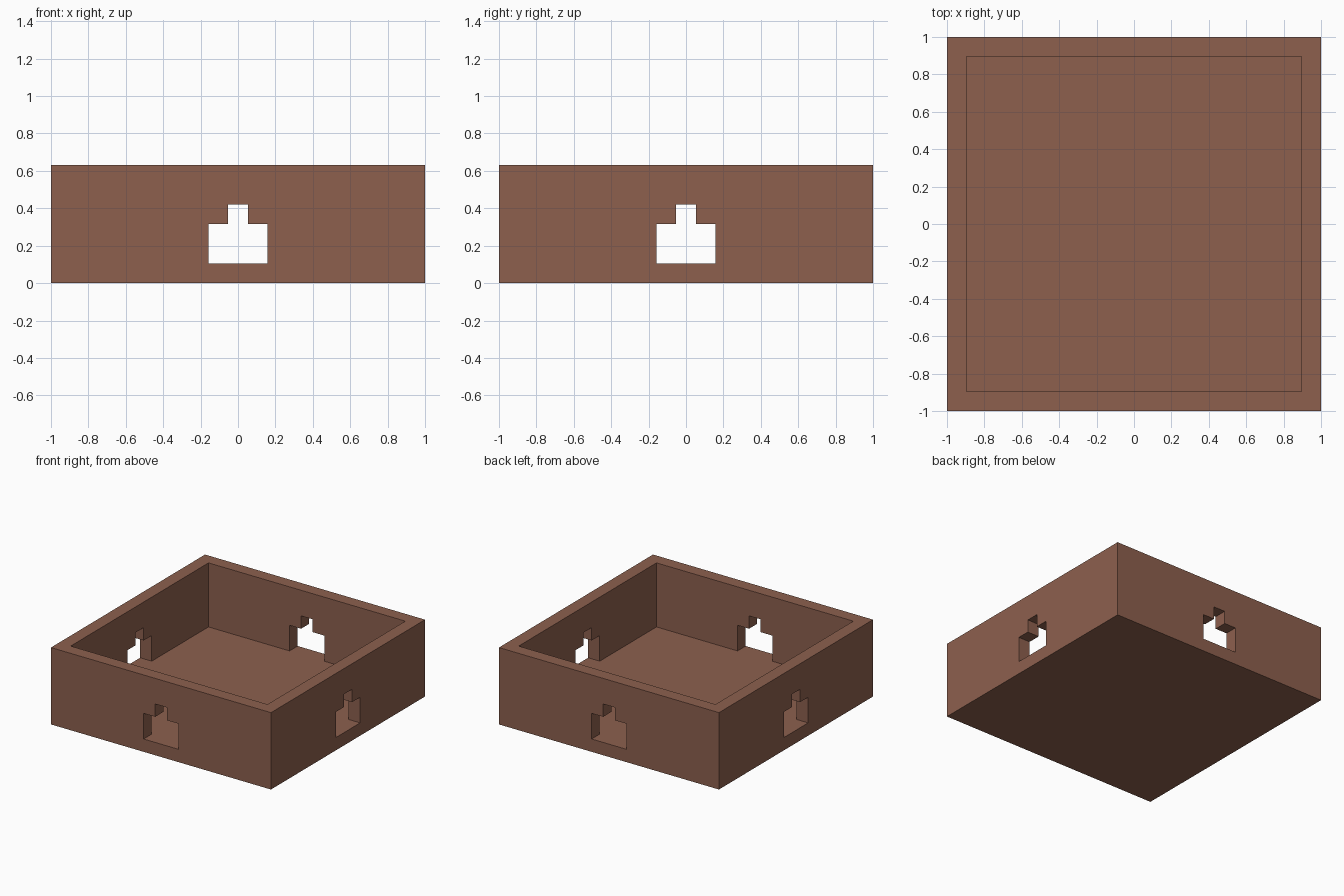
import bpy
import bmesh
from mathutils import Matrix
from math import pi

if "Cube" in bpy.data.objects:
    bpy.data.objects.remove(bpy.data.objects["Cube"], do_unlink=True)

U = 2 / 19            # module: wall and floor thickness
HEIGHT = 6 * U

brown = bpy.data.materials.new("brown clay")
brown.use_nodes = True
colour = (0.266, 0.117, 0.076, 1)
brown.diffuse_color = colour
brown.node_tree.nodes["Principled BSDF"].inputs["Base Color"].default_value = colour


def prism(name, points, start, vector, turn=0):
    """Extrude a closed outline given in x and z along y, then turn it about z."""
    bm = bmesh.new()
    face = bm.faces.new([bm.verts.new((x, start, z)) for x, z in points])
    grown = bmesh.ops.extrude_face_region(bm, geom=[face])["geom"]
    bmesh.ops.translate(bm, vec=(0, vector, 0),
                        verts=[v for v in grown if isinstance(v, bmesh.types.BMVert)])
    bmesh.ops.rotate(bm, verts=bm.verts, matrix=Matrix.Rotation(turn, 3, "Z"))
    bmesh.ops.recalc_face_normals(bm, faces=bm.faces)
    mesh = bpy.data.meshes.new(name)
    bm.to_mesh(mesh)
    bm.free()
    mesh.materials.append(brown)
    obj = bpy.data.objects.new(name, mesh)
    bpy.context.collection.objects.link(obj)
    return obj


def rectangle(half, low, high):
    return [(-half, low), (half, low), (half, high), (-half, high)]


# Square tray body
tray = prism("tray", rectangle(1, 0, HEIGHT), -1, 2)

# Cavity above the floor, and stepped openings flush with the floor in all walls
inner = 1 - U
right_half = [(1.5 * U, U), (1.5 * U, 3 * U), (U / 2, 3 * U), (U / 2, 4 * U)]
stepped = right_half + [(-x, z) for x, z in reversed(right_half)]
cutters = [prism("cavity_cutter", rectangle(inner, U, HEIGHT + U), -inner, 2 * inner)]
for name, turn in (("front_back", 0), ("left_right", pi / 2)):
    cutters.append(prism(name + "_opening_cutter", stepped, -1.2, 2.4, turn))

for cutter in cutters:
    cutter.hide_render = True
    cutter.hide_set(True)
    cut = tray.modifiers.new(cutter.name, "BOOLEAN")
    cut.operation = "DIFFERENCE"
    cut.solver = "EXACT"
    cut.object = cutter
